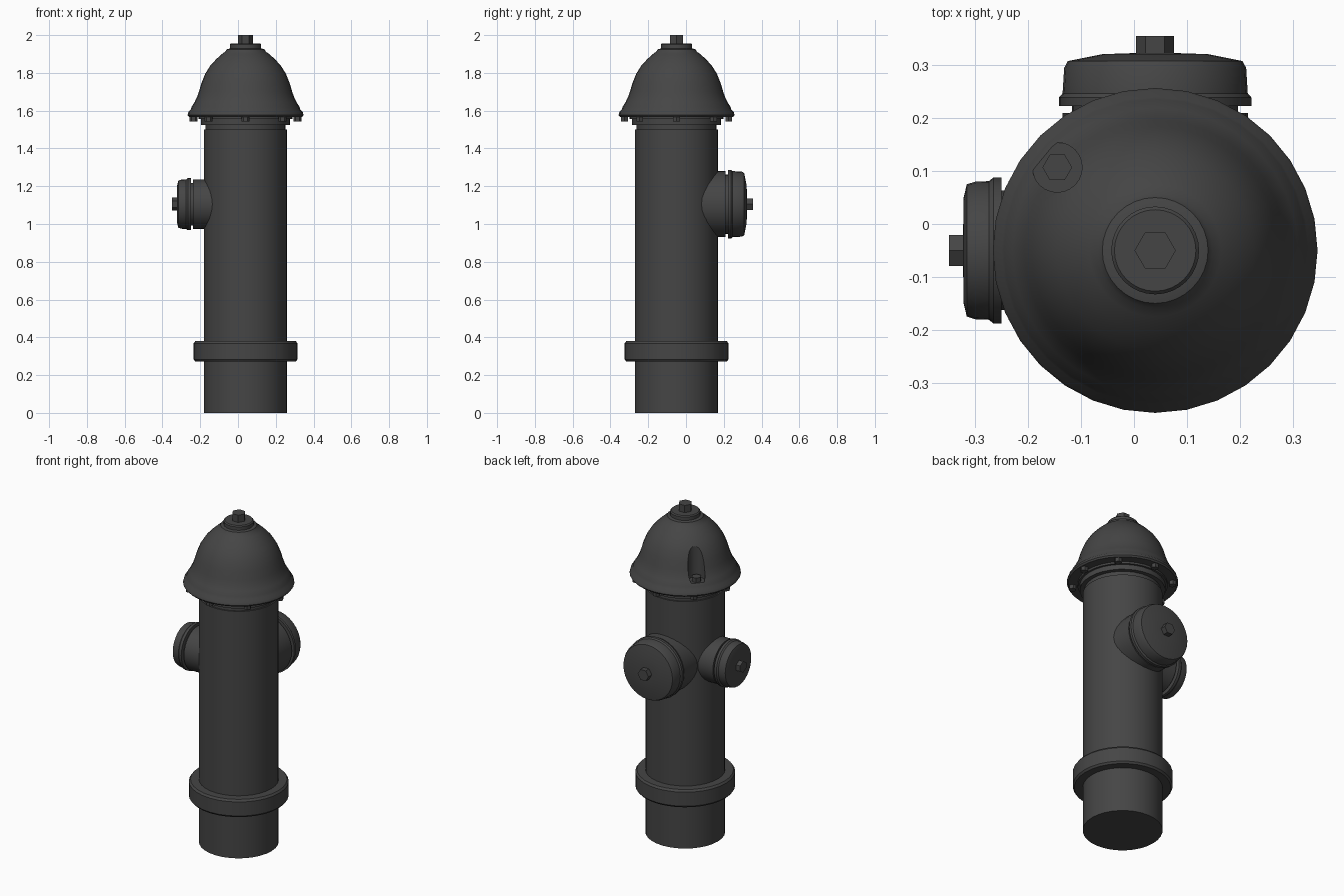
import bpy, bmesh, math
from mathutils import Matrix, Vector

if "Cube" in bpy.data.objects:
    bpy.data.objects.remove(bpy.data.objects["Cube"])

CX, CY = 0.04, -0.05          # hydrant axis
NZ = 1.105                    # outlet height

iron = bpy.data.materials.new("dark iron")
iron.diffuse_color = (0.06, 0.06, 0.06, 1)
iron.use_nodes = True
iron.node_tree.nodes["Principled BSDF"].inputs["Base Color"].default_value = iron.diffuse_color


def smooth(ob, angle=35):
    bpy.ops.object.select_all(action='DESELECT')
    ob.select_set(True)
    bpy.context.view_layer.objects.active = ob
    bpy.ops.object.shade_smooth_by_angle(angle=math.radians(angle))


def lathe(name, profile, origin, axis=(0, 0, 1), sides=32, flat=False):
    """Closed turned part: profile is (radius, distance along axis)."""
    bm = bmesh.new()
    rings = []
    for r, h in profile:
        rings.append([bm.verts.new((r * math.cos(2 * math.pi * i / sides),
                                    r * math.sin(2 * math.pi * i / sides), h))
                      for i in range(sides)])
    for a, b in zip(rings, rings[1:]):
        for i in range(sides):
            j = (i + 1) % sides
            bm.faces.new((a[i], a[j], b[j], b[i]))
    bm.faces.new(rings[0][::-1])
    bm.faces.new(rings[-1])
    bmesh.ops.recalc_face_normals(bm, faces=bm.faces)
    rot = Vector((0, 0, 1)).rotation_difference(Vector(axis)).to_matrix().to_4x4()
    bm.transform(Matrix.Translation(origin) @ rot)
    me = bpy.data.meshes.new(name)
    bm.to_mesh(me)
    bm.free()
    me.materials.append(iron)
    ob = bpy.data.objects.new(name, me)
    bpy.context.collection.objects.link(ob)
    if not flat:
        smooth(ob)
    return ob


def hex_nut(name, r, h0, h1, origin, axis=(0, 0, 1)):
    return lathe(name, [(r, h0), (r, h1)], origin, axis, 6, True)


base = (CX, CY, 0)

# barrel and stepped collar
lathe("barrel", [(0.22, 0), (0.22, 1.5), (0.212, 1.5), (0.212, 1.525),
                 (0.236, 1.525), (0.236, 1.57)], base)

# ground ring
lathe("ground_ring", [(0.215, 0.272), (0.266, 0.272), (0.275, 0.283),
                      (0.275, 0.368), (0.266, 0.38), (0.215, 0.38)], base)

# domed bonnet with flange
bonnet = lathe("bonnet", [
    (0.2, 1.555), (0.248, 1.555), (0.248, 1.567), (0.3, 1.567), (0.307, 1.576),
    (0.303, 1.592), (0.29, 1.605), (0.286, 1.62), (0.27, 1.645), (0.257, 1.672),
    (0.247, 1.70), (0.234, 1.745), (0.214, 1.795), (0.187, 1.838),
    (0.155, 1.873), (0.125, 1.9), (0.108, 1.912), (0.1, 1.925), (0.08, 1.93)], base)

# recess cut in the bonnet for the small bolt
BX, BY = -0.145, 0.107
cutter = lathe("recess_cutter", [(0.047, 1.635), (0.047, 1.9)], (BX, BY, 0), sides=24)
cutter.hide_render = True
mod = bonnet.modifiers.new("recess", 'BOOLEAN')
mod.operation = 'DIFFERENCE'
mod.solver = 'EXACT'
mod.object = cutter
bpy.context.view_layer.objects.active = bonnet
bpy.ops.object.modifier_apply(modifier=mod.name)
bpy.data.objects.remove(cutter)
smooth(bonnet)
hex_nut("bonnet_bolt", 0.028, 1.63, 1.662, (BX, BY, 0))

# top disc and operating nut
lathe("top_disc", [(0.083, 1.92), (0.083, 1.95), (0.077, 1.956)], base)
hex_nut("operating_nut", 0.039, 1.95, 2.0, base)

# flange bolts
for i in range(8):
    a = i * math.pi / 4
    hex_nut("flange_bolt_%d" % i, 0.021, 1.543, 1.57,
            (CX + 0.276 * math.cos(a), CY + 0.276 * math.sin(a), 0))


# outlets: neck, lipped cap and nut; distances measured from the hydrant axis
def outlet(name, axis, r, start, d):
    o = (CX, CY, NZ)
    lathe(name + "_neck", [(r, start), (r, d - 0.013), (r - 0.018, d - 0.013),
                           (r - 0.018, d + 0.01)], o, axis)
    lathe(name + "_cap", [(r - 0.03, d), (r + 0.007, d), (r + 0.007, d + 0.016),
                          (r, d + 0.024)] + CAPS[name], o, axis)


CAPS = {
    "large_outlet": [(0.172, 0.345), (0.165, 0.358), (0.1, 0.371), (0.04, 0.373)],
    "small_outlet": [(0.13, 0.34), (0.125, 0.356), (0.1, 0.362), (0.03, 0.363)],
}
outlet("large_outlet", (0, 1, 0), 0.175, 0.12, 0.273)
outlet("small_outlet", (-1, 0, 0), 0.131, 0.165, 0.29)
hex_nut("large_outlet_nut", 0.036, 0.36, 0.405, (CX, CY, NZ), (0, 1, 0))
hex_nut("small_outlet_nut", 0.034, 0.35, 0.39, (CX, CY, NZ), (-1, 0, 0))
